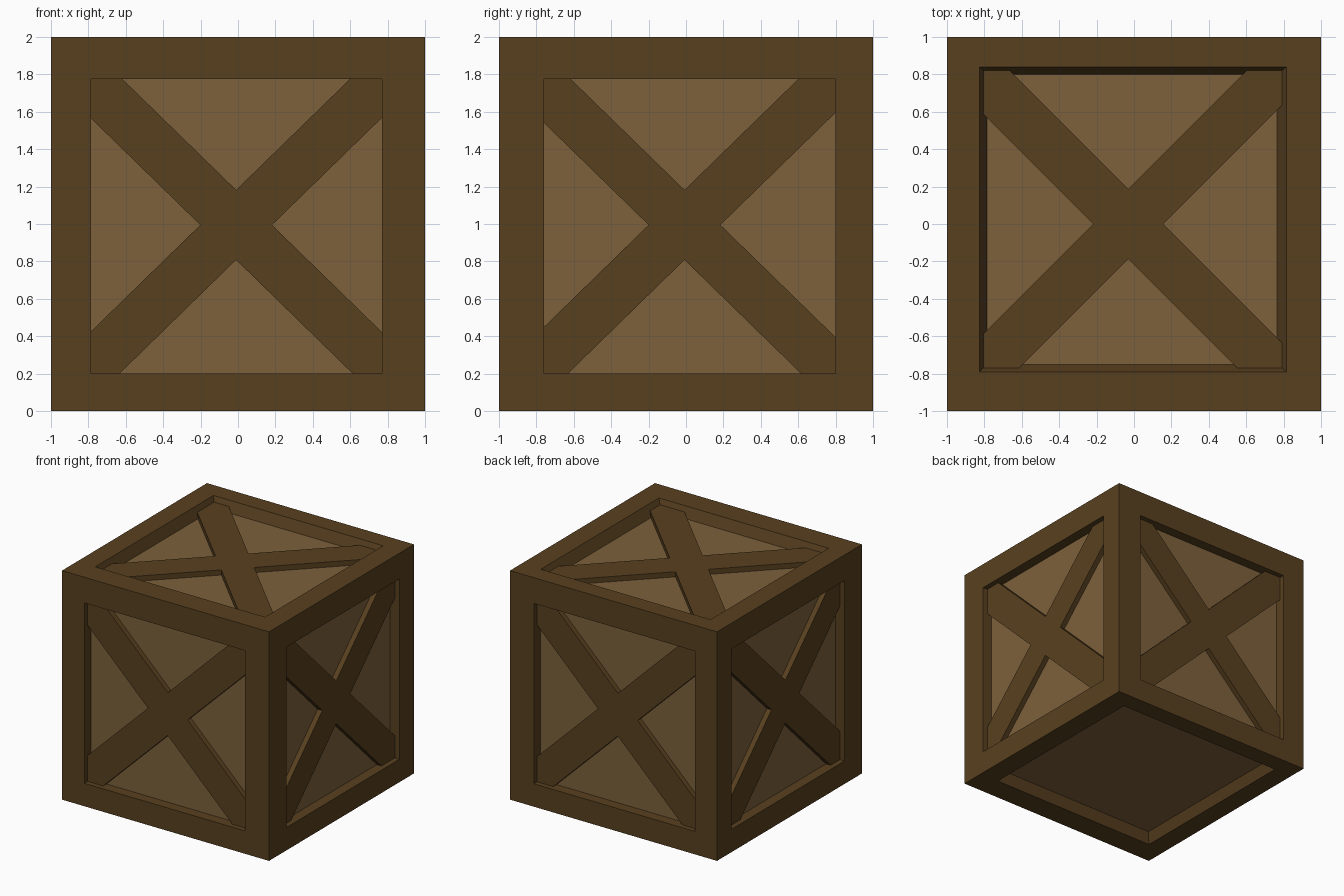
import bpy, bmesh

if "Cube" in bpy.data.objects:
    bpy.data.objects.remove(bpy.data.objects["Cube"])


def material(name, rgb):
    m = bpy.data.materials.new(name)
    m.diffuse_color = (*rgb, 1)
    m.use_nodes = True
    m.node_tree.nodes["Principled BSDF"].inputs["Base Color"].default_value = m.diffuse_color
    return m


FRAME = material("frame_wood", (0.098, 0.051, 0.0137))
PANEL = material("panel_wood", (0.205, 0.119, 0.045))
DEPTH, BRACE_DEPTH = 0.09, 0.045    # recess depth, brace face below the frame

# Rectangles are (u0, v0, u1, v1); the top and bottom recesses taper inwards
XZ = (-0.785, 0.2, 0.77, 1.775)
YZ = (-0.76, 0.2, 0.80, 1.775)
XY_OPEN = (-0.825, -0.79, 0.815, 0.84)
XY_PANEL = (-0.785, -0.75, 0.765, 0.80)
WALL, LID = (-1, 0, 1, 2), (-1, -1, 1, 1)

# name: (mapping, outer edge, opening, panel, brace centre, brace slope)
SIDES = {
    "front": (lambda u, v, d: (u, -1 + d, v), WALL, XZ, XZ, (-0.01, 0.995), 0.975),
    "back": (lambda u, v, d: (u, 1 - d, v), WALL, XZ, XZ, (-0.01, 0.995), 0.975),
    "right": (lambda u, v, d: (1 - d, u, v), WALL, YZ, YZ, (-0.008, 0.995), 0.975),
    "left": (lambda u, v, d: (-1 + d, u, v), WALL, YZ, YZ, (-0.008, 0.995), 0.975),
    "top": (lambda u, v, d: (u, v, 2 - d), LID, XY_OPEN, XY_PANEL, (-0.03, 0.0), 1.0),
    "bottom": (lambda u, v, d: (u, v, d), LID, XY_OPEN, XY_PANEL, None, 1.0),
}


def corners(r):
    return [(r[0], r[1]), (r[2], r[1]), (r[2], r[3]), (r[0], r[3])]


def finish(bm, name, mats):
    bmesh.ops.remove_doubles(bm, verts=bm.verts, dist=0.0001)
    bmesh.ops.recalc_face_normals(bm, faces=bm.faces)
    me = bpy.data.meshes.new(name)
    bm.to_mesh(me)
    bm.free()
    for m in mats:
        me.materials.append(m)
    bpy.context.collection.objects.link(bpy.data.objects.new(name, me))


def cross_outline(r, centre, k, half=0.187):
    """Outline of an X of two diagonal boards trimmed to a rectangle."""
    (u0, v0, u1, v1), (cu, cv) = r, centre
    lo, hi = (cv - half - v0) / k, (v1 - cv - half) / k
    left, right = (cu - half / k - u0) * k, (u1 - cu - half / k) * k
    return [(u0, v0), (cu - lo, v0), (cu, cv - half), (cu + lo, v0),
            (u1, v0), (u1, cv - right), (cu + half / k, cv), (u1, cv + right),
            (u1, v1), (cu + hi, v1), (cu, cv + half), (cu - hi, v1),
            (u0, v1), (u0, cv + left), (cu - half / k, cv), (u0, cv - left)]


# Crate body: frame borders, recess walls and sunken panels on all six sides
body = bmesh.new()
for place, outer, opening, panel, _, _ in SIDES.values():
    loops = [[body.verts.new(place(u, v, d)) for u, v in corners(r)]
             for r, d in ((outer, 0), (opening, 0), (panel, DEPTH))]
    for a, b in zip(loops, loops[1:]):
        for i in range(4):
            j = (i + 1) % 4
            body.faces.new((a[i], a[j], b[j], b[i]))
    body.faces.new(loops[2]).material_index = 1
finish(body, "crate_body", [FRAME, PANEL])

# Crossed braces on every side but the bottom
for side, (place, _, opening, panel, centre, slope) in SIDES.items():
    if centre is None:
        continue
    t = BRACE_DEPTH / DEPTH
    rect = [o + (p - o) * t for o, p in zip(opening, panel)]
    outline = cross_outline(rect, centre, slope)
    bm = bmesh.new()
    face = [bm.verts.new(place(u, v, BRACE_DEPTH)) for u, v in outline]
    base = [bm.verts.new(place(u, v, DEPTH)) for u, v in outline]
    bm.faces.new(face)
    bm.faces.new(base)
    for i in range(len(face)):
        j = (i + 1) % len(face)
        bm.faces.new((face[i], face[j], base[j], base[i]))
    finish(bm, side + "_cross_brace", [FRAME])
